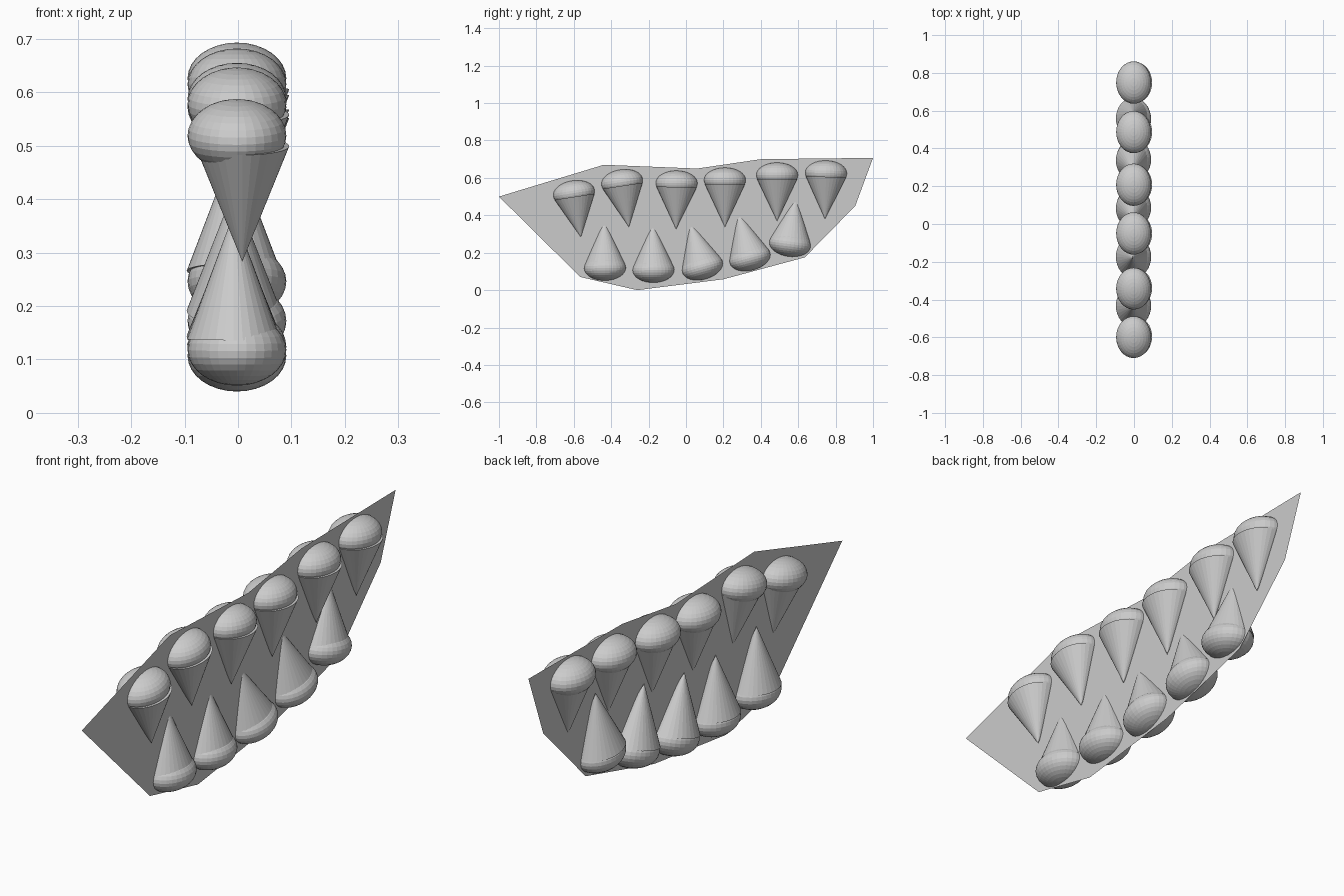
import bpy, math
from mathutils import Matrix, Vector

if "Cube" in bpy.data.objects:
    bpy.data.objects.remove(bpy.data.objects["Cube"])

# Thin flat sheet the cones hang on, outlined in (y, z)
outline = [(-1, .50), (-.44, .67), (.06, .65), (.40, .70), (1, .707), (.905, .45),
           (.635, .175), (.20, .058), (-.26, 0), (-.565, .07)]
mesh = bpy.data.meshes.new("backing_sheet")
mesh.from_pydata([(.003, y, z) for y, z in outline], [], [tuple(reversed(range(len(outline))))])
bpy.context.collection.objects.link(bpy.data.objects.new("backing_sheet", mesh))


def ice_cream(name, centre, tip):
    """Flattened scoop at centre with a cone running to tip, both given as (y, z)."""
    dy, dz = tip[0] - centre[0], tip[1] - centre[1]
    length = math.hypot(dy, dz)
    # lower row is the same shape turned half way round in the sheet's cross-section
    turn = Matrix.Rotation(math.pi, 4, 'Y') if dz > 0 else Matrix.Identity(4)
    tilt = math.atan2(dy, -dz) if dz < 0 else math.atan2(-dy, dz)
    place = Matrix.Translation((0, *centre)) @ Matrix.Rotation(tilt, 4, 'X') @ turn

    # Scoop
    bpy.ops.mesh.primitive_uv_sphere_add(segments=32, ring_count=16, radius=1)
    scoop = bpy.context.object
    scoop.name = name + "_scoop"
    scoop.data.transform(Matrix.Diagonal((.0925, .112, .067, 1)))
    scoop.matrix_world = Matrix.Translation((-.002, 0, 0)) @ place

    # Cone, base hidden inside the scoop
    height = length - .02
    bpy.ops.mesh.primitive_cone_add(vertices=32, radius1=0, radius2=1, depth=height)
    cone = bpy.context.object
    cone.name = name + "_cone"
    cone.data.transform(Matrix.Translation((.008, 0, -.02 - height / 2))
                        @ Matrix.Diagonal((.088, .108, 1, 1)))
    cone.matrix_world = place


# Upper row points down, lower row points up
upper = [((-.599, .519), (-.562, .283)), ((-.342, .578), (-.305, .337)),
         ((-.050, .572), (-.053, .326)), ((.208, .588), (.208, .337)),
         ((.487, .615), (.487, .369)), ((.749, .626), (.743, .380))]
lower = [((-.433, .118), (-.438, .374)), ((-.174, .107), (-.178, .358)),
         ((.088, .124), (.021, .364)), ((.342, .172), (.278, .417)),
         ((.556, .246), (.588, .497))]
for row, items in (("upper", upper), ("lower", lower)):
    for i, (centre, tip) in enumerate(items, 1):
        ice_cream(f"{row}_{i}", centre, tip)
